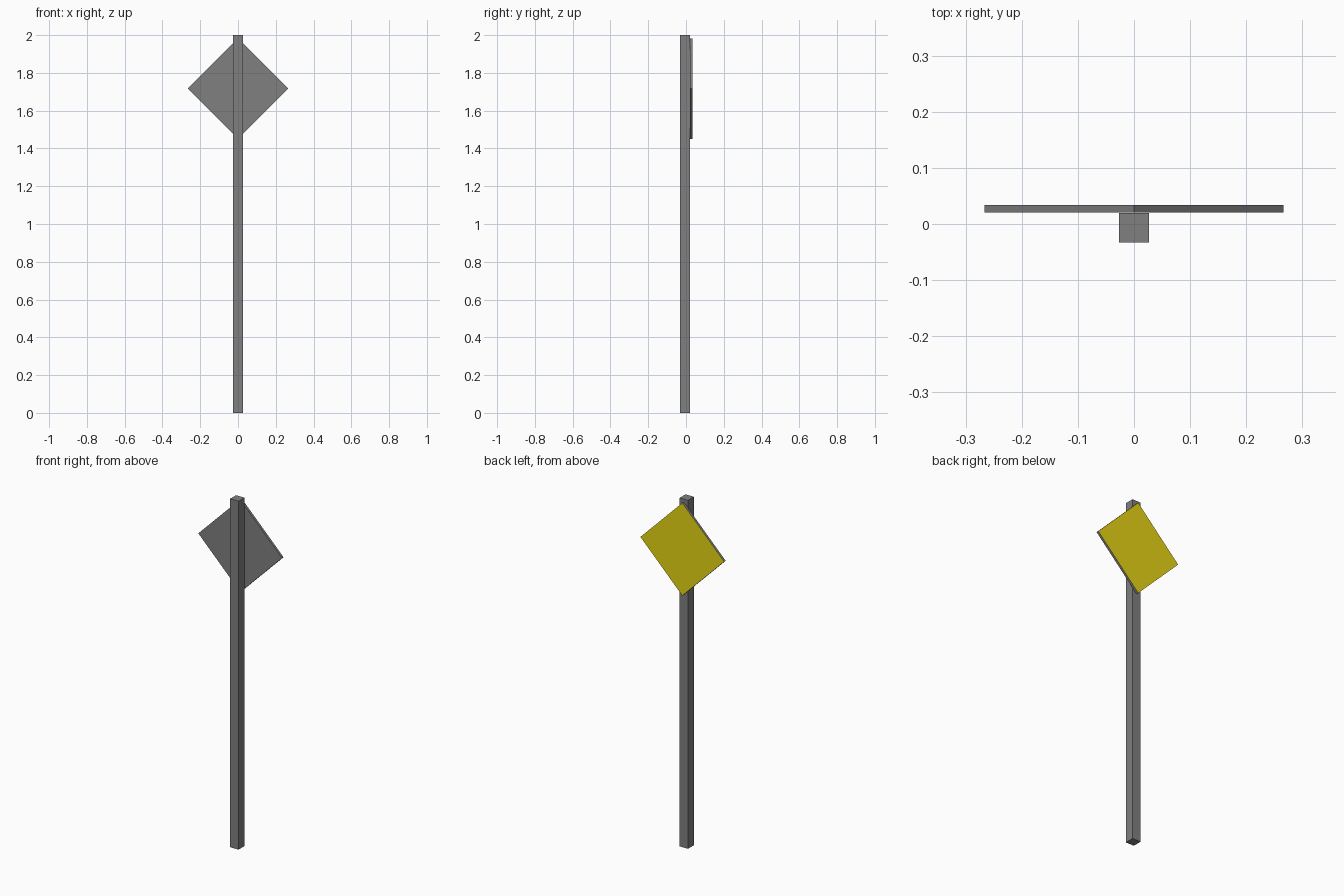
import bpy, bmesh, math
from mathutils import Matrix

if "Cube" in bpy.data.objects:
    bpy.data.objects.remove(bpy.data.objects["Cube"])


def material(name, rgb):
    mat = bpy.data.materials.new(name)
    mat.diffuse_color = (*rgb, 1.0)
    mat.use_nodes = True
    mat.node_tree.nodes["Principled BSDF"].inputs["Base Color"].default_value = mat.diffuse_color
    return mat


def box(name, size, center, mats, spin_y=0.0):
    bm = bmesh.new()
    bmesh.ops.create_cube(bm, size=1.0)
    bm.transform(Matrix.Translation(center) @ Matrix.Rotation(spin_y, 4, 'Y')
                 @ Matrix.Diagonal((*size, 1.0)))
    bm.normal_update()
    mesh = bpy.data.meshes.new(name)
    # A second material, when given, covers the rear face
    for f in bm.faces:
        f.material_index = 1 if len(mats) > 1 and f.normal.y > 0.9 else 0
    bm.to_mesh(mesh)
    bm.free()
    for m in mats:
        mesh.materials.append(m)
    obj = bpy.data.objects.new(name, mesh)
    bpy.context.collection.objects.link(obj)
    return obj


grey = material("metal grey", (0.216, 0.216, 0.216))
yellow = material("sign yellow", (0.79, 0.66, 0.007))

# Square post
box("post", (0.053, 0.053, 2.0), (0, -0.0065, 1.0), [grey])

# Diamond sign plate, painted on its outward side
side = 0.266 * math.sqrt(2)
box("sign_plate", (side, 0.0135, side), (0, 0.0268, 1.717), [grey, yellow],
    math.radians(45))
